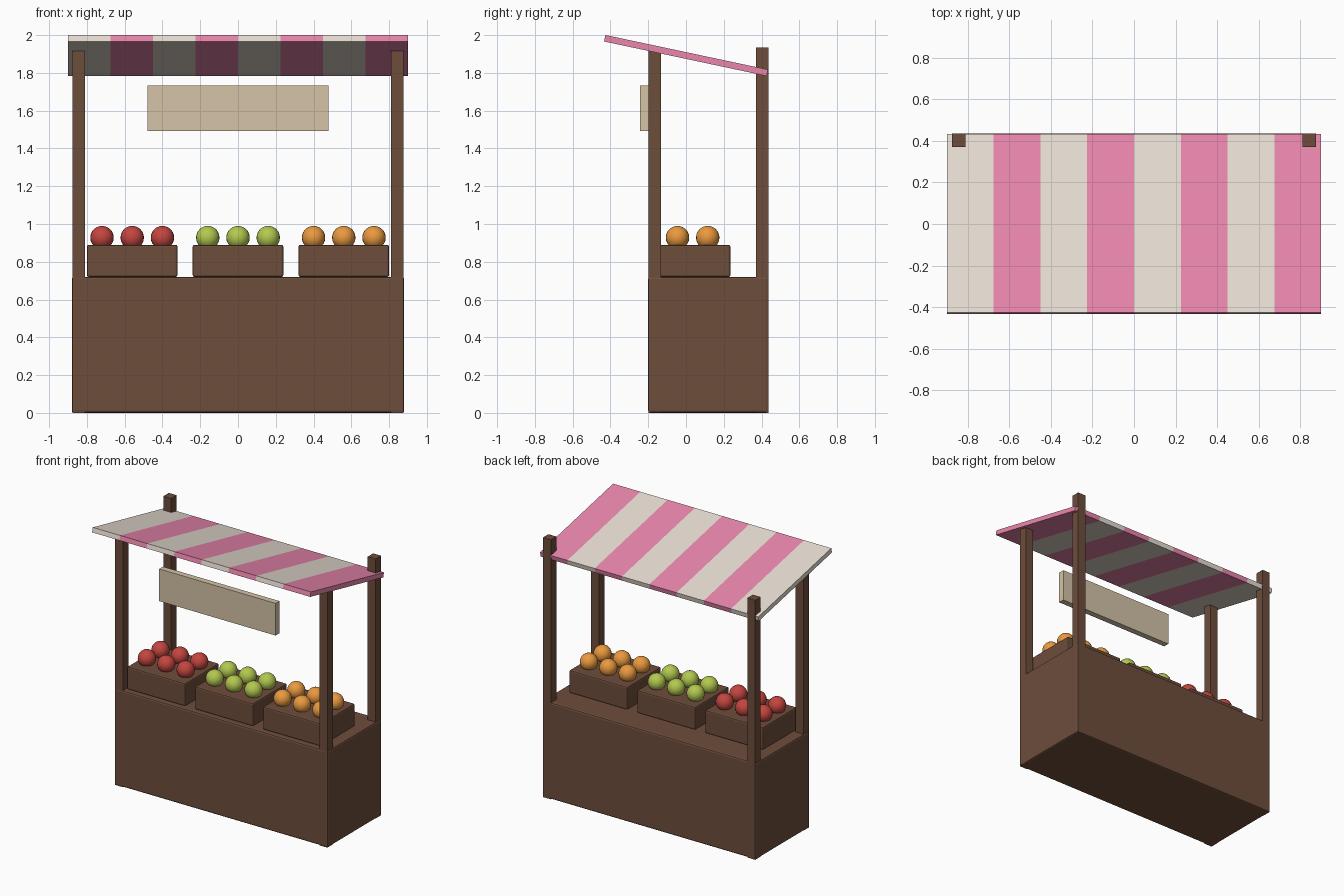
import bpy, bmesh, math
from mathutils import Matrix

if "Cube" in bpy.data.objects:
    bpy.data.objects.remove(bpy.data.objects["Cube"])


def material(name, rgb):
    m = bpy.data.materials.new(name)
    m.diffuse_color = (*rgb, 1)
    m.use_nodes = True
    m.node_tree.nodes["Principled BSDF"].inputs["Base Color"].default_value = m.diffuse_color
    return m


wood = material("brown_wood", (0.155, 0.075, 0.044))
cream = material("cream_cloth", (0.81, 0.73, 0.65))
pink = material("pink_cloth", (0.83, 0.24, 0.42))
tan = material("tan_board", (0.66, 0.55, 0.39))
red = material("red_fruit", (0.55, 0.06, 0.05))
green = material("green_fruit", (0.45, 0.58, 0.08))
orange = material("orange_fruit", (0.82, 0.32, 0.05))


def new_object(name, bm, mats):
    mesh = bpy.data.meshes.new(name)
    bm.normal_update()
    bm.to_mesh(mesh)
    bm.free()
    for m in mats:
        mesh.materials.append(m)
    ob = bpy.data.objects.new(name, mesh)
    bpy.context.collection.objects.link(ob)
    return ob


def box(name, x, y, z, mat, bevel=0):
    """Box from (min, max) ranges, with optional rounded edges."""
    bm = bmesh.new()
    bmesh.ops.create_cube(bm, size=1)
    for v in bm.verts:
        for i, (lo, hi) in enumerate((x, y, z)):
            v.co[i] = lo if v.co[i] < 0 else hi
    ob = new_object(name, bm, [mat])
    if bevel:
        mod = ob.modifiers.new("edge_bevel", 'BEVEL')
        mod.width = bevel
        mod.segments = 2
    return ob


# counter
box("counter", (-0.88, 0.88), (-0.2, 0.435), (0, 0.72), wood, 0.012)

# four posts
for side, sx in (("left", -0.843), ("right", 0.843)):
    for end, y, top in (("front", -0.166, 1.915), ("back", 0.403, 1.935)):
        box(f"{end}_{side}_post", (sx - 0.0325, sx + 0.0325),
            (y - 0.0325, y + 0.0325), (0, top), wood)

# sign board
box("sign_board", (-0.48, 0.48), (-0.243, -0.198), (1.493, 1.733), tan)

# sloping striped awning
bm = bmesh.new()
bmesh.ops.create_cube(bm, size=1, matrix=Matrix.Diagonal((1.8, 0.88, 0.035, 1)))
for i in range(1, 8):
    bmesh.ops.bisect_plane(bm, geom=bm.verts[:] + bm.edges[:] + bm.faces[:],
                           plane_co=(-0.9 + 0.225 * i, 0, 0), plane_no=(1, 0, 0))
for f in bm.faces:
    stripe = int((f.calc_center_median().x + 0.9) / 0.225)
    f.material_index = min(stripe, 7) % 2
awning = new_object("awning", bm, [cream, pink])
awning.location.z = 1.892
awning.rotation_euler.x = math.radians(-12)

# crates, each with two rows of three fruit
for label, cx, mat in (("red", -0.56, red), ("green", 0, green), ("orange", 0.56, orange)):
    box(f"{label}_fruit_crate", (cx - 0.24, cx + 0.24), (-0.165, 0.235),
        (0.72, 0.89), wood, 0.01)
    for row, y in enumerate((-0.045, 0.115)):
        for col in range(3):
            bm = bmesh.new()
            bmesh.ops.create_uvsphere(bm, u_segments=20, v_segments=12, radius=0.062)
            for f in bm.faces:
                f.smooth = True
            fruit = new_object(f"{label}_fruit_{row}_{col}", bm, [mat])
            fruit.location = (cx + 0.16 * (col - 1), y, 0.928)
